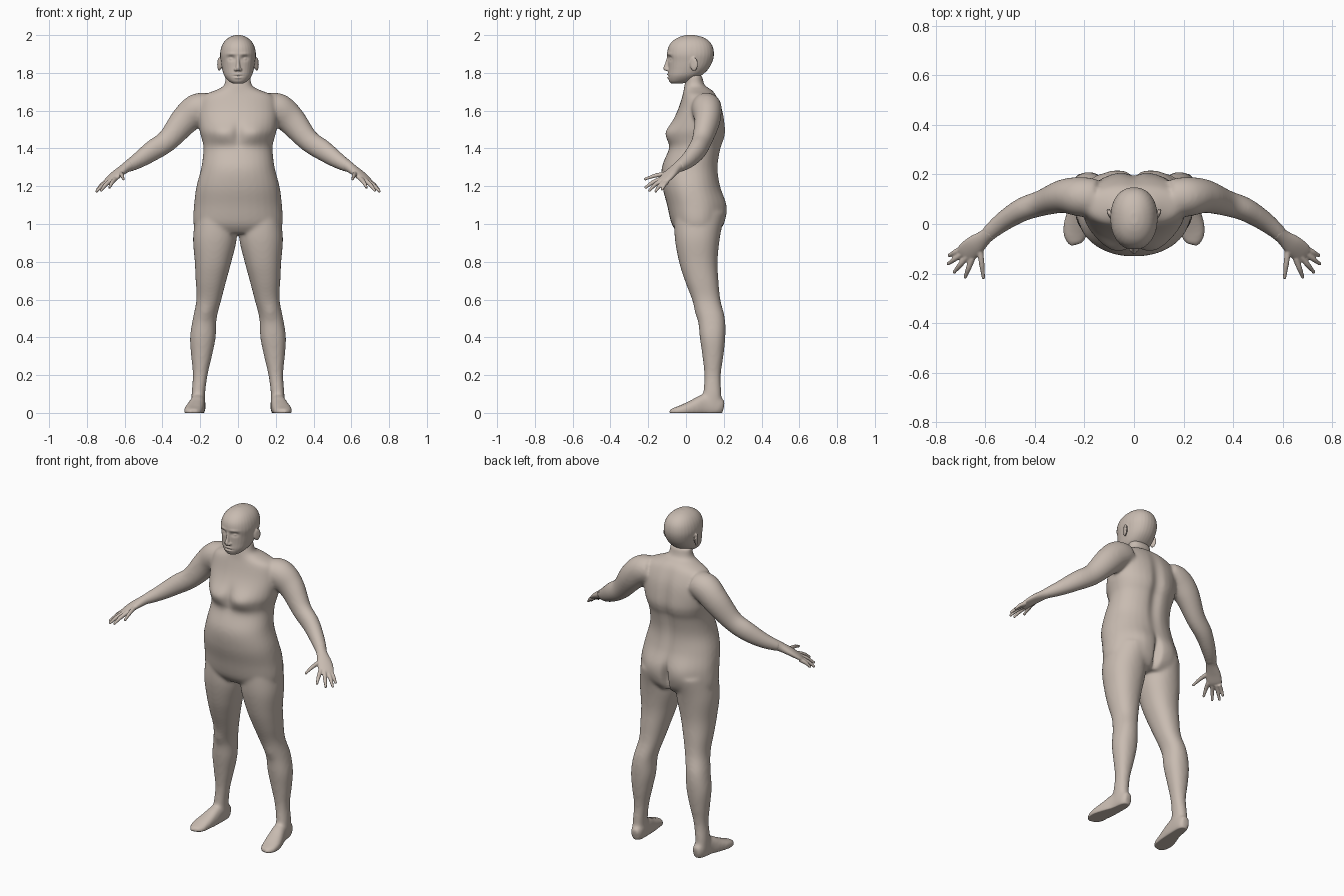
import bpy, bmesh, math
from mathutils import Vector, Matrix

if "Cube" in bpy.data.objects:
    bpy.data.objects.remove(bpy.data.objects["Cube"], do_unlink=True)

skin = bpy.data.materials.new("warm_taupe_skin")
skin.use_nodes = True
skin.diffuse_color = (.58, .50, .44, 1)
skin.node_tree.nodes["Principled BSDF"].inputs["Base Color"].default_value = skin.diffuse_color
skin.node_tree.nodes["Principled BSDF"].inputs["Roughness"].default_value = .7


def refine(rows, steps=5):
    """Pass a smooth spline through a few rows of measurements."""
    result = []
    last = len(rows) - 1
    for i in range(last):
        before, start = rows[max(i - 1, 0)], rows[i]
        end, after = rows[i + 1], rows[min(i + 2, last)]
        for k in range(steps):
            t = k / steps
            result.append([
                b + .5 * t * (c - a + t * (2 * a - 5 * b + 4 * c - d + t * (3 * (b - c) + d - a)))
                for a, b, c, d in zip(before, start, end, after)])
    return result + [list(rows[-1])]


def loft(bm, sections, power=2, sides=32):
    """Skin closed sections, each given as centre, side axis and up axis."""
    def bulge(value):
        return math.copysign(abs(value) ** (2 / power), value)

    rings = []
    for centre, side, up in sections:
        angles = [math.tau * k / sides for k in range(sides)]
        rings.append([bm.verts.new(centre + side * bulge(math.cos(a)) + up * bulge(math.sin(a)))
                      for a in angles])
    for low, high in zip(rings, rings[1:]):
        for k in range(sides):
            n = (k + 1) % sides
            bm.faces.new((low[k], low[n], high[n], high[k]))
    bm.faces.new(rings[0][::-1])
    bm.faces.new(rings[-1])


def column(bm, rows, power=2.2):
    """Upright form: height, centre x, half width, front y, back y."""
    loft(bm, [(Vector((x, (front + back) / 2, z)), Vector((width, 0, 0)),
               Vector((0, (back - front) / 2, 0)))
              for z, x, width, front, back in refine(rows)], power)


def limb(bm, rows, power=2, sides=24):
    """Form along a path: x, y, z, half width, half thickness."""
    rows = refine(rows)
    points = [Vector(r[:3]) for r in rows]
    sections = []
    for i, row in enumerate(rows):
        along = (points[min(i + 1, len(points) - 1)] - points[max(i - 1, 0)]).normalized()
        side = along.cross(Vector((0, 0, 1))).normalized()
        sections.append((points[i], side * row[3], side.cross(along) * row[4]))
    loft(bm, sections, power, sides)


def blob(bm, centre, radii, turn=0):
    matrix = (Matrix.Translation(centre) @ Matrix.Rotation(turn, 4, 'Z')
              @ Matrix.Diagonal((*radii, 1)))
    bmesh.ops.create_uvsphere(bm, u_segments=24, v_segments=16, radius=1, matrix=matrix)


def mirror(bm):
    copy = bmesh.ops.duplicate(bm, geom=bm.verts[:] + bm.edges[:] + bm.faces[:])["geom"]
    bmesh.ops.scale(bm, vec=(-1, 1, 1), verts=[g for g in copy if isinstance(g, bmesh.types.BMVert)])


def finish(name, bm, voxel, passes, dabs=()):
    """Fuse the forms into one skin, soften it, then press in or pull out dabs."""
    bmesh.ops.recalc_face_normals(bm, faces=bm.faces[:])
    rough = bpy.data.meshes.new(name + "_rough")
    bm.to_mesh(rough)
    bm.free()
    obj = bpy.data.objects.new(name, rough)
    bpy.context.scene.collection.objects.link(obj)
    fuse = obj.modifiers.new("fuse", 'REMESH')
    fuse.mode = 'VOXEL'
    fuse.voxel_size = voxel
    soften = obj.modifiers.new("soften", 'SMOOTH')
    soften.factor = .5
    soften.iterations = passes
    bpy.context.view_layer.update()
    graph = bpy.context.evaluated_depsgraph_get()
    mesh = bpy.data.meshes.new_from_object(obj.evaluated_get(graph))
    obj.modifiers.clear()
    obj.data = mesh
    bpy.data.meshes.remove(rough)
    mesh.name = name
    for v in mesh.vertices:
        spot = Vector((abs(v.co.x), v.co.y, v.co.z))
        shift = 0
        for centre, radii, push in dabs:
            far = sum(((p - c) / r) ** 2 for p, c, r in zip(spot, centre, radii))
            shift += push * math.exp(-far)
        v.co.y += shift
        v.co.z = max(v.co.z, 0)
    mesh.materials.clear()
    mesh.materials.append(skin)
    mesh.shade_smooth()
    return obj


# Body: legs, feet and arms on one side, mirrored, then the trunk
body = bmesh.new()
column(body, [
    (1.06, .12, .1, -.06, .19),
    (.93, .122, .116, -.06, .178),
    (.8, .132, .097, -.037, .167),
    (.7, .143, .081, -.006, .172),
    (.6, .154, .066, .032, .182),
    (.5, .176, .063, .062, .206),
    (.4, .186, .068, .073, .208),
    (.3, .193, .055, .087, .198),
    (.2, .2, .039, .097, .184),
    (.1, .21, .036, .09, .187),
    (.03, .21, .037, .07, .19),
])
limb(body, [
    (.205, .2, .03, .022, .035),
    (.207, .17, .035, .035, .048),
    (.212, .1, .04, .039, .058),
    (.224, .04, .026, .047, .044),
    (.236, -.02, .013, .051, .03),
    (.234, -.06, .006, .044, .022),
    (.228, -.083, .004, .025, .016),
], power=2.6)
limb(body, [
    (.15, .105, 1.625, .075, .07),
    (.215, .11, 1.607, .08, .084),
    (.285, .112, 1.545, .068, .077),
    (.37, .085, 1.445, .053, .06),
    (.45, .058, 1.39, .048, .056),
    (.53, .008, 1.335, .04, .043),
    (.595, -.046, 1.298, .031, .029),
])
mirror(body)
column(body, [
    (1.79, 0, .066, .005, .085),
    (1.735, 0, .074, -.008, .1),
    (1.71, 0, .115, -.012, .138),
    (1.675, 0, .19, -.02, .165),
    (1.6, 0, .212, -.045, .196),
    (1.5, 0, .205, -.092, .212),
    (1.45, 0, .192, -.094, .206),
    (1.4, 0, .183, -.09, .188),
    (1.3, 0, .194, -.128, .172),
    (1.2, 0, .22, -.125, .182),
    (1.1, 0, .233, -.1, .205),
    (1, 0, .236, -.076, .195),
    (.95, 0, .2, -.04, .165),
])
finish("body", body, .008, 16, [
    ((.09, -.1, 1.48), (.07, .08, .055), -.022),    # chest
    ((0, -.1, 1.48), (.025, .06, .06), .012),       # breastbone
    ((0, .2, 1.42), (.035, .1, .22), -.018),        # spine furrow
    ((.1, .2, 1.07), (.08, .08, .1), .018),         # buttocks
    ((0, .2, 1.03), (.018, .1, .08), -.035),        # cleft
    ((.17, .05, .53), (.03, .04, .04), -.006),      # kneecaps
])

# Head: skull and jaw, nose, ears
head = bmesh.new()
blob(head, (.099, .042, 1.846), (.009, .022, .036), -.35)
blob(head, (.012, -.098, 1.818), (.009, .013, .009))
mirror(head)
column(head, [
    (1.744, 0, .028, -.078, -.02),
    (1.757, 0, .05, -.09, .03),
    (1.785, 0, .073, -.095, .08),
    (1.82, 0, .084, -.094, .118),
    (1.86, 0, .091, -.095, .14),
    (1.9, 0, .095, -.1, .148),
    (1.94, 0, .087, -.092, .141),
    (1.97, 0, .069, -.069, .12),
    (1.99, 0, .043, -.035, .086),
    (2, 0, .015, 0, .045),
])
column(head, [
    (1.89, 0, .008, -.1, -.07),
    (1.85, 0, .01, -.111, -.07),
    (1.825, 0, .013, -.121, -.07),
    (1.812, 0, .012, -.114, -.07),
])
finish("head", head, .004, 4, [
    ((.037, -.09, 1.878), (.02, .04, .013), .013),  # eye sockets
    ((.038, -.085, 1.875), (.011, .03, .007), -.007),  # eyelids
    ((.036, -.095, 1.9), (.026, .04, .008), -.004),  # brows
    ((0, -.095, 1.792), (.02, .03, .005), -.006),   # upper lip
    ((0, -.095, 1.783), (.024, .03, .003), .005),   # mouth line
    ((0, -.095, 1.774), (.018, .03, .005), -.006),  # lower lip
    ((.102, .036, 1.85), (.02, .01, .018), .004),   # ear hollows
])

# Hands: palm, four fingers and thumb
hands = bmesh.new()
limb(hands, [
    (.575, -.03, 1.31, .031, .031),
    (.6, -.052, 1.294, .03, .026),
    (.64, -.085, 1.265, .041, .021),
    (.672, -.113, 1.237, .043, .016),
    (.688, -.127, 1.225, .036, .01),
])
fingers = [
    ((.652, -.138, 1.237), (.68, -.213, 1.194)),
    ((.672, -.13, 1.232), (.724, -.193, 1.178)),
    ((.687, -.115, 1.226), (.748, -.16, 1.174)),
    ((.695, -.1, 1.224), (.744, -.126, 1.184)),
    ((.622, -.095, 1.268), (.607, -.215, 1.238)),
]
for base, tip in fingers:
    middle = Vector(base).lerp(Vector(tip), .55) + Vector((0, 0, .005))
    limb(hands, [(*base, .013, .013), (*middle, .011, .011), (*tip, .007, .007)], sides=12)
    blob(hands, tip, (.008, .008, .008))
mirror(hands)
finish("hands", hands, .004, 4)
